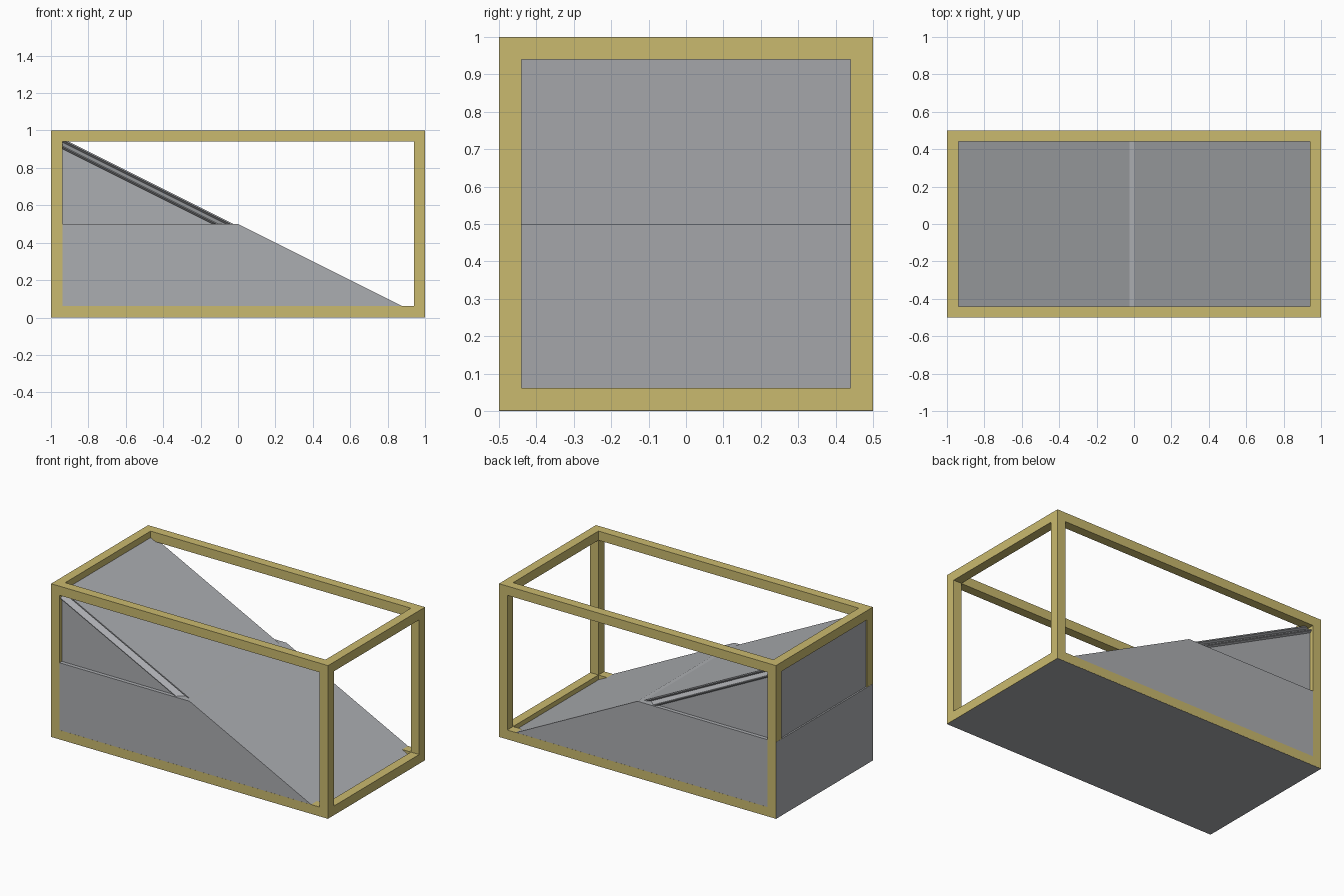
import bpy
import bmesh
from mathutils import Matrix, Vector

if "Cube" in bpy.data.objects:
    bpy.data.objects.remove(bpy.data.objects["Cube"])


def material(name, rgb):
    m = bpy.data.materials.new(name)
    m.diffuse_color = (*rgb, 1)
    m.use_nodes = True
    m.node_tree.nodes["Principled BSDF"].inputs["Base Color"].default_value = m.diffuse_color
    return m


ochre = material("ochre frame", (0.59, 0.49, 0.158))
grey = material("ramp grey", (0.41, 0.42, 0.44))


def finish(bm, name, mat):
    bmesh.ops.recalc_face_normals(bm, faces=bm.faces)
    me = bpy.data.meshes.new(name)
    bm.to_mesh(me)
    bm.free()
    me.materials.append(mat)
    ob = bpy.data.objects.new(name, me)
    bpy.context.collection.objects.link(ob)
    return ob


# Box frame: four bars along each axis
T = 0.06
LO = Vector((-0.999, -0.5, 0.001))
HI = Vector((1.0, 0.5, 1.0))
bm = bmesh.new()


def bar(axis, side_a, side_b):
    lo, hi = LO.copy(), HI.copy()
    others = [i for i in range(3) if i != axis]
    for i, side in zip(others, (side_a, side_b)):
        if side:
            lo[i] = HI[i] - T
        else:
            hi[i] = LO[i] + T
    # long rails run through, cross rails and posts fit between them
    if axis > 0:
        trim = 0 if axis == 1 else 2
        a = axis
        lo[a] += T
        hi[a] -= T
    size = hi - lo
    mat = Matrix.Translation((lo + hi) / 2) @ Matrix.Diagonal((*size, 1))
    bmesh.ops.create_cube(bm, size=1, matrix=mat)


for axis in range(3):
    for a in (0, 1):
        for b in (0, 1):
            bar(axis, a, b)
finish(bm, "box_frame", ochre)

# Lower ramp body: trapezoid profile extruded across the width
bm = bmesh.new()
W = 0.4995
profile = [(-1, 0), (0.999, 0), (0, 0.5), (-1, 0.5)]
face = bm.faces.new([bm.verts.new((x, -W, z)) for x, z in profile])
ext = bmesh.ops.extrude_face_region(bm, geom=[face])
bmesh.ops.translate(bm, vec=(0, 2 * W, 0),
                    verts=[v for v in ext["geom"] if isinstance(v, bmesh.types.BMVert)])
finish(bm, "lower_ramp", grey)

# Upper ramp: moulded edge swept down the slope, each point is
# (half width, drop below the slope line)
X0 = -0.99
section = [(0.465, 0.012), (0.465, 0.02), (0.45, 0.032), (0.488, 0.052),
           (0.488, 0.058), (0.475, 0.068)]
bm = bmesh.new()


def edge_rows(side):
    high = [bm.verts.new((X0, side * y, 0.5 - 0.5 * X0 - s)) for y, s in section]
    low = [bm.verts.new((-2 * s, side * y, 0.5)) for y, s in section]
    foot = bm.verts.new((X0, side * section[-1][0], 0.5))
    for i in range(len(section) - 1):
        bm.faces.new((high[i], low[i], low[i + 1], high[i + 1]))
    bm.faces.new((high[-1], low[-1], foot))
    return high, low, foot


hr, lr, fr = edge_rows(-1)
hl, ll, fl = edge_rows(1)
bm.faces.new((hr[0], lr[0], ll[0], hl[0]))          # sloping top
bm.faces.new(hr + [fr, fl] + hl[::-1])              # end wall
bm.faces.new(lr + [fr, fl] + ll[::-1])              # underside
finish(bm, "upper_ramp", grey)
